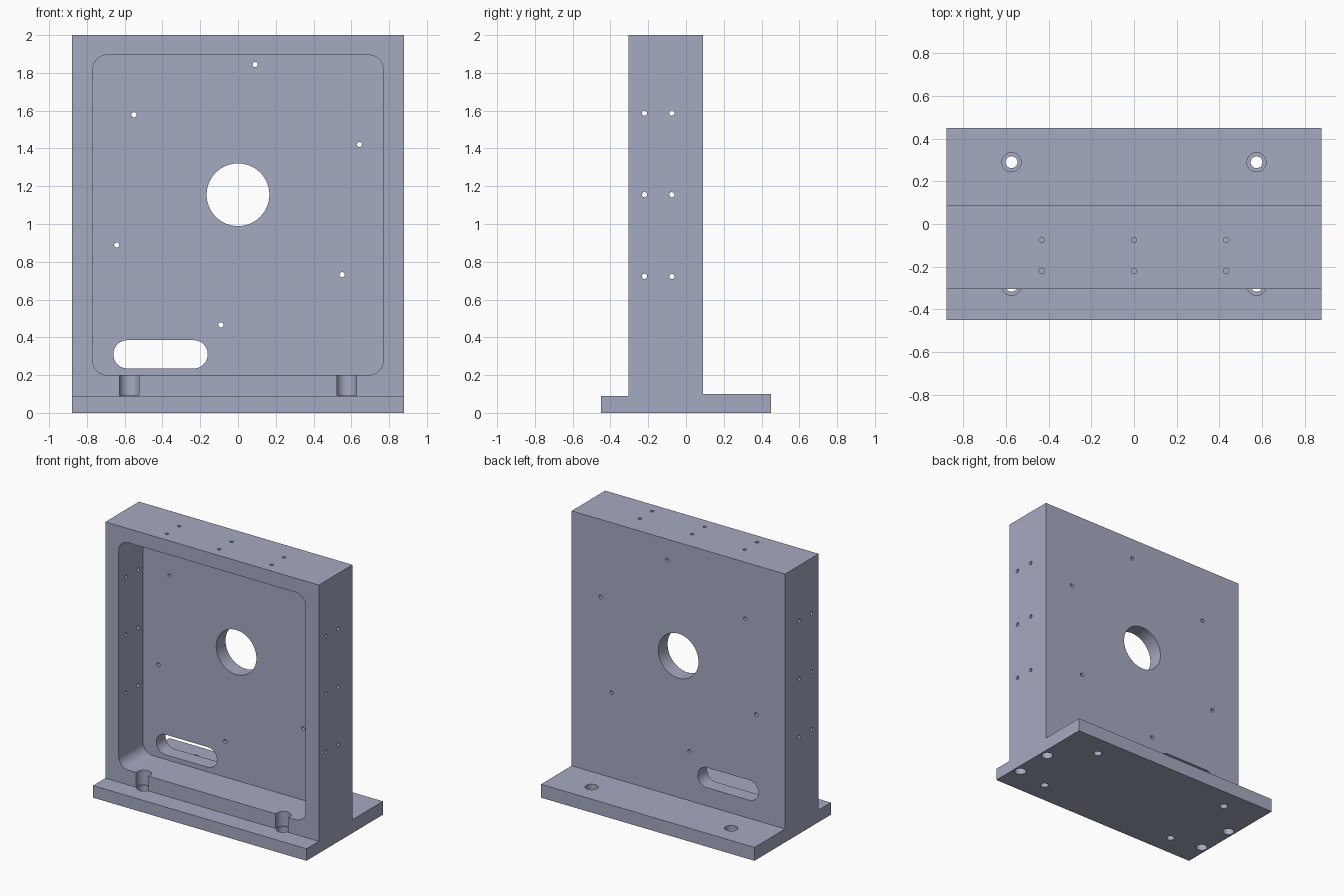
import bpy, bmesh, math
from mathutils import Vector

cube = bpy.data.objects.get("Cube")
if cube:
    bpy.data.objects.remove(cube, do_unlink=True)

# Single painted-metal colour
paint = bpy.data.materials.new("blue_grey_metal")
colour = (0.376, 0.402, 0.533, 1)
paint.use_nodes = True
paint.diffuse_color = colour
paint.node_tree.nodes["Principled BSDF"].inputs["Base Color"].default_value = colour


def prism(name, outline, axis, start, end):
    """Extrude a closed 2D outline along an axis; outline pairs are the other two axes in order."""
    bm = bmesh.new()

    def place(u, v):
        co = [u, v]
        co.insert("xyz".index(axis), start)
        return bm.verts.new(co)

    face = bm.faces.new([place(u, v) for u, v in outline])
    extruded = bmesh.ops.extrude_face_region(bm, geom=[face])["geom"]
    shift = Vector([end - start if a == axis else 0 for a in "xyz"])
    bmesh.ops.translate(bm, vec=shift, verts=[g for g in extruded if isinstance(g, bmesh.types.BMVert)])
    bmesh.ops.recalc_face_normals(bm, faces=bm.faces)
    mesh = bpy.data.meshes.new(name)
    bm.to_mesh(mesh)
    bm.free()
    obj = bpy.data.objects.new(name, mesh)
    bpy.context.collection.objects.link(obj)
    return obj


def circle(u, v, radius, sides=24):
    steps = [2 * math.pi * i / sides for i in range(sides)]
    return [(u + radius * math.cos(a), v + radius * math.sin(a)) for a in steps]


def rounded(u0, u1, v0, v1, radius, steps=10):
    corners = [(u1, v1), (u0, v1), (u0, v0), (u1, v0)]
    points = []
    for quarter, (u, v) in enumerate(corners):
        cu = min(max(u, u0 + radius), u1 - radius)
        cv = min(max(v, v0 + radius), v1 - radius)
        for i in range(steps + 1):
            a = (quarter + i / steps) * math.pi / 2
            points.append((cu + radius * math.cos(a), cv + radius * math.sin(a)))
    return points


# Upright housing and foot flanges share one side profile
profile = [(-.45, 0), (.45, 0), (.45, .10), (.09, .10), (.09, 2),
           (-.305, 2), (-.305, .09), (-.45, .09)]
housing = prism("housing", profile, "x", -.88, .88)
housing.data.materials.append(paint)

cutters = []


def cut(outline, axis, start, end):
    cutters.append(prism("cutter", outline, axis, start, end))


# Front pocket, centre bore and cable slot
mid = 1.155
cut(rounded(-.77, .77, .20, 1.895, .08), "y", -.6, -.02)
cut(circle(0, mid, .166, 64), "y", -.1, .2)
cut(rounded(-.66, -.16, .235, .385, .0749), "y", -.1, .2)

# Ring of small holes through the back wall
for i in range(6):
    a = math.radians(22.5 + 60 * i)
    cut(circle(.695 * math.cos(a), mid + .695 * math.sin(a), .014, 16), "y", -.1, .2)

# Paired holes through the side walls and the top wall
for y in (-.22, -.075):
    for step in (-1, 0, 1):
        cut(circle(y, mid + .432 * step, .014, 16), "x", -1, 1)
        cut(circle(.432 * step, y, .013, 16), "z", 1.8, 2.1)

for side in (-1, 1):
    # Counterbored mounting holes in the foot
    for y, top in ((-.29, .15), (.29, .2)):
        cut(circle(.575 * side, y, .028), "z", -.1, .2)
        cut(circle(.575 * side, y, .045, 32), "z", .045, top)
    # Tool clearance grooves in the pocket lip
    cut(circle(.575 * side, -.29, .054, 32), "z", .091, .3)
    # Blind holes under the side walls
    for y in (-.25, .04):
        cut(circle(.828 * side, y, .04), "z", -.1, .25)

# Apply every cut
for tool in cutters:
    mod = housing.modifiers.new("cut", "BOOLEAN")
    mod.operation = "DIFFERENCE"
    mod.solver = "EXACT"
    mod.object = tool
bpy.context.view_layer.update()
depsgraph = bpy.context.evaluated_depsgraph_get()
result = bpy.data.meshes.new_from_object(housing.evaluated_get(depsgraph))
housing.modifiers.clear()
housing.data = result
result.name = "housing"
for tool in cutters:
    bpy.data.objects.remove(tool, do_unlink=True)

# Smooth bores with crisp edges
for obj in bpy.context.selected_objects:
    obj.select_set(False)
housing.select_set(True)
bpy.context.view_layer.objects.active = housing
bpy.ops.object.shade_smooth_by_angle(angle=math.radians(30))
